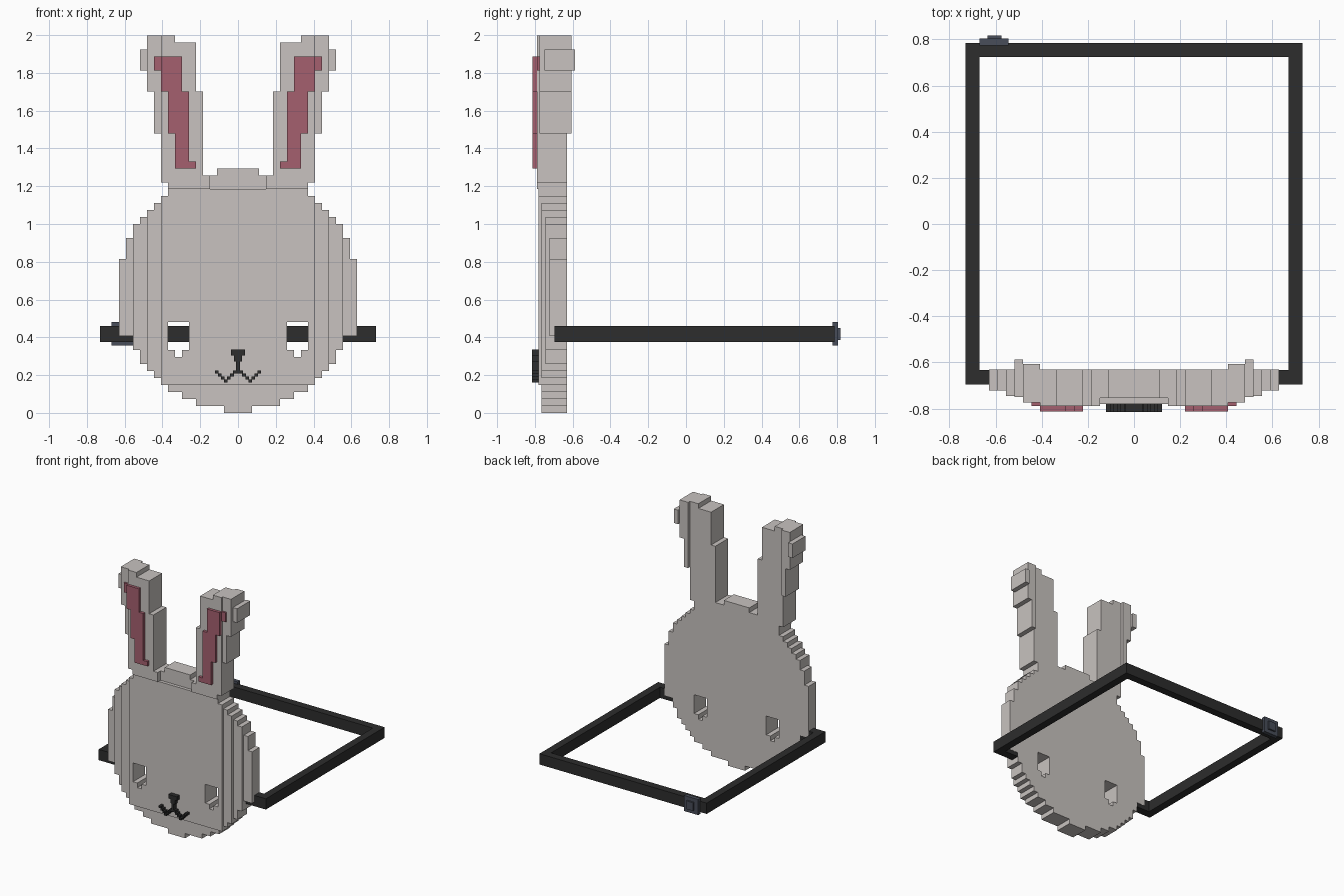
import bpy
import bmesh
from mathutils import Vector

cube = bpy.data.objects.get("Cube")
if cube:
    bpy.data.objects.remove(cube, do_unlink=True)

UNIT = 0.037   # block size of the mask
FINE = 0.016   # block size of the nose and mouth


def material(name, r, g, b):
    mat = bpy.data.materials.new(name)
    mat.use_nodes = True
    mat.diffuse_color = (r, g, b, 1)
    bsdf = mat.node_tree.nodes["Principled BSDF"]
    bsdf.inputs["Base Color"].default_value = (r, g, b, 1)
    bsdf.inputs["Roughness"].default_value = 0.8
    return mat


fur = material("warm_grey_fur", 0.58, 0.545, 0.525)
pink = material("dusty_pink", 0.376, 0.117, 0.159)
black = material("soft_black", 0.026, 0.026, 0.026)
steel = material("dark_blue_grey", 0.065, 0.075, 0.1)


def finish(name, bm, mat):
    bmesh.ops.remove_doubles(bm, verts=bm.verts, dist=0.0001)
    mesh = bpy.data.meshes.new(name)
    bm.to_mesh(mesh)
    bm.free()
    mesh.materials.append(mat)
    obj = bpy.data.objects.new(name, mesh)
    bpy.context.collection.objects.link(obj)
    return obj


def relief(name, patches, unit, mat):
    """Mirrored blocky relief. Each patch is (x0, x1, z0, z1, depth) in units,
    depth is (front, back) or None for a hole; later patches win."""
    xs = sorted({s * x for p in patches for x in p[:2] for s in (1, -1)})
    zs = sorted({z for p in patches for z in p[2:4]})
    cells = {}
    for i in range(len(xs) - 1):
        for k in range(len(zs) - 1):
            cx = abs(xs[i] + xs[i + 1]) / 2
            cz = (zs[k] + zs[k + 1]) / 2
            for x0, x1, z0, z1, depth in patches:
                if x0 < cx < x1 and z0 < cz < z1:
                    cells[i, k] = depth
    bm = bmesh.new()

    def face(points, outward):
        f = bm.faces.new([bm.verts.new(p) for p in points])
        f.normal_update()
        if f.normal.dot(Vector(outward)) < 0:
            f.normal_flip()

    for (i, k), depth in cells.items():
        if depth is None:
            continue
        front, back = depth
        xa, xb = xs[i] * unit, xs[i + 1] * unit
        za, zb = zs[k] * unit, zs[k + 1] * unit
        for y, way in ((front, -1), (back, 1)):
            face([(xa, y, za), (xb, y, za), (xb, y, zb), (xa, y, zb)], (0, way, 0))
        # Walls towards each neighbour, only where this cell sticks out
        sides = ((-1, 0, (xa, za), (xa, zb)), (1, 0, (xb, za), (xb, zb)),
                 (0, -1, (xa, za), (xb, za)), (0, 1, (xa, zb), (xb, zb)))
        for dx, dz, p, q in sides:
            other = cells.get((i + dx, k + dz))
            spans = [(front, back)]
            if other:
                spans = [(front, other[0]), (other[1], back)]
            for y0, y1 in spans:
                if y1 - y0 > 0.0001:
                    face([(p[0], y0, p[1]), (q[0], y0, q[1]),
                          (q[0], y1, q[1]), (p[0], y1, p[1])], (dx, 0, dz))
    return finish(name, bm, mat)


def box(name, low, high, mat):
    bm = bmesh.new()
    bmesh.ops.create_cube(bm, size=1)
    low, high = Vector(low), Vector(high)
    for v in bm.verts:
        v.co = Vector((low[n] + (v.co[n] + 0.5) * (high[n] - low[n]) for n in range(3)))
    return finish(name, bm, mat)


# Head: stacked rows of (top, half width), stepping back towards the sides
BACK = -0.63
rows = [(1, 2), (2, 6), (3, 8), (4, 10), (5, 11), (6, 12), (7, 13), (9, 14),
        (11, 15), (22, 17), (25, 16), (27, 15), (28, 14), (29, 13),
        (30, 12), (31, 11), (32, 10)]
steps = [(0, 11, -0.78), (11, 13, -0.765), (13, 15, -0.745), (15, 17, -0.722)]
head = []
bottom = 0
for top, half in rows:
    for inner, outer, front in steps:
        if inner < half:
            if top <= 4:
                front = max(front, -0.765)
            head.append((inner, min(outer, half), bottom, top, (front, BACK)))
    bottom = top
# Tuft between the ears
tuft = (-0.755, BACK)
head += [(0, 4, 32, 34, tuft), (0, 3, 34, 35, tuft)]
# Eye openings
head += [(7, 10, 9, 13, None), (8, 9, 8, 9, None)]
relief("head", head, UNIT, fur)

# Ears with stepped outer edges and a curled tip
main, edge, curl = (-0.79, BACK), (-0.775, -0.607), (-0.75, -0.588)
relief("ears", [
    (4, 10, 32, 34, main), (5, 11, 33, 46, main),
    (6, 11, 46, 53, main), (9, 11, 53, 54, main),
    (11, 12, 40, 46, edge), (11, 13, 46, 54, edge),
    (13, 14, 49, 52, curl)], UNIT, fur)

# Ear linings
lining, tab = (-0.812, -0.789), (-0.79, -0.774)
relief("ear_linings", [
    (8, 11, 46, 51, lining), (11, 12, 49, 51, tab),
    (7, 10, 40, 46, lining), (7, 9, 36, 40, lining),
    (6, 9, 35, 36, lining)], UNIT, pink)

# Nose and zigzag mouth
raised = (-0.815, -0.779)
snout = [(0, 2.25, 19, 21, raised), (0, 1.25, 17, 19, raised),
         (0, 0.6, 13, 17, raised)]
for k in range(1, 8):
    level = 10 + abs(k - 4)
    snout.append((k - 0.6, k + 0.6, level, level + 1, raised))
relief("nose_and_mouth", snout, FINE, black)

# Strap loop
LOW, HIGH = 0.375, 0.46
for side, s in (("left", 1), ("right", -1)):
    x_in, x_out = sorted((s * 0.67, s * 0.73))
    box(side + "_strap", (x_in, -0.695, LOW), (x_out, 0.785, HIGH), black)
    x_in, x_out = sorted((s * 0.52, s * 0.67))
    box(side + "_strap_end", (x_in, -0.695, LOW), (x_out, -0.632, HIGH), black)
box("back_strap", (-0.67, 0.725, LOW), (0.67, 0.785, HIGH), black)

# Buckle
box("buckle_plate", (-0.67, 0.775, 0.357), (-0.545, 0.805, 0.48), steel)
box("buckle_button", (-0.635, 0.8, 0.385), (-0.575, 0.818, 0.45), steel)
